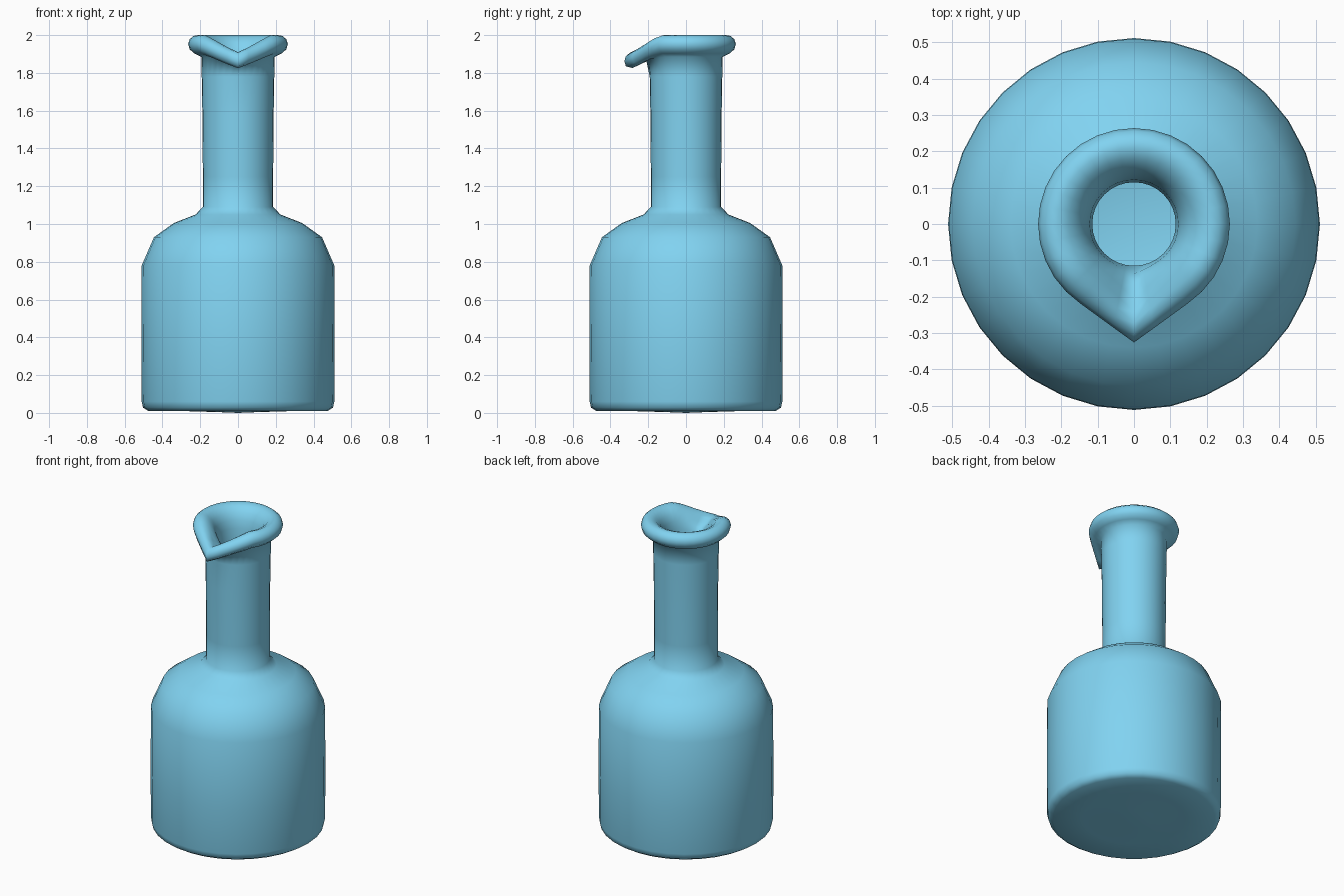
import bpy, bmesh, math

if "Cube" in bpy.data.objects:
    bpy.data.objects.remove(bpy.data.objects["Cube"])

SEGMENTS = 32

# Body and neck outside, bottom to top: radius, height
outside = [(0.10, 0.004), (0.30, 0.01), (0.475, 0.01), (0.503, 0.028), (0.51, 0.06),
           (0.512, 0.35), (0.51, 0.78), (0.445, 0.93), (0.34, 1.005),
           (0.225, 1.05), (0.186, 1.09), (0.186, 1.25), (0.189, 1.6), (0.192, 1.78)]
# Rolled lip: radius, height, how strongly the spout pulls it
lip = [(0.194, 1.885, 0.25), (0.23, 1.902, 0.85), (0.256, 1.925, 1.0), (0.264, 1.953, 1.0),
       (0.256, 1.978, 1.0), (0.235, 1.996, 1.0), (0.21, 2.0, 1.0),
       (0.18, 1.988, 1.0), (0.152, 1.96, 0.9), (0.132, 1.92, 0.55), (0.122, 1.87, 0.25)]
# Inner wall, top to floor
inside = [(0.115, 1.78), (0.115, 1.25), (0.117, 1.08), (0.15, 1.01), (0.28, 0.95),
          (0.385, 0.885), (0.442, 0.77), (0.442, 0.12), (0.41, 0.08)]

profile = [(r, z, 0) for r, z in outside] + lip + [(r, z, 0) for r, z in inside]

bm = bmesh.new()
rings = []
for r, z, w in profile:
    ring = []
    for i in range(SEGMENTS):
        a = 2 * math.pi * i / SEGMENTS          # angle away from the front
        d = min(a, 2 * math.pi - a)
        tangent = math.radians(36)
        pull = 0.264 * (1 / math.cos(tangent - d) - 1) if d < tangent else 0
        dip = 0.09 * max(0, 1 - d / math.radians(55)) ** 1.15
        rr = r + w * pull
        ring.append(bm.verts.new((rr * math.sin(a), -rr * math.cos(a), z - w * dip)))
    rings.append(ring)

# Walls
for lower, upper in zip(rings, rings[1:]):
    for i in range(SEGMENTS):
        j = (i + 1) % SEGMENTS
        bm.faces.new((lower[i], lower[j], upper[j], upper[i]))

# Base underside and inner floor
for ring, z in ((rings[0], 0.0), (rings[-1], 0.07)):
    centre = bm.verts.new((0, 0, z))
    for i in range(SEGMENTS):
        bm.faces.new((ring[i], ring[(i + 1) % SEGMENTS], centre))

bmesh.ops.recalc_face_normals(bm, faces=bm.faces[:])
for f in bm.faces:
    f.smooth = True

mesh = bpy.data.meshes.new("pouring_bottle")
bm.to_mesh(mesh)
bm.free()
bottle = bpy.data.objects.new("pouring_bottle", mesh)
bpy.context.collection.objects.link(bottle)

# Blue glass colour
blue = bpy.data.materials.new("light_blue")
blue.diffuse_color = (0.22, 0.65, 0.88, 1)
blue.use_nodes = True
blue.node_tree.nodes["Principled BSDF"].inputs["Base Color"].default_value = blue.diffuse_color
mesh.materials.append(blue)
